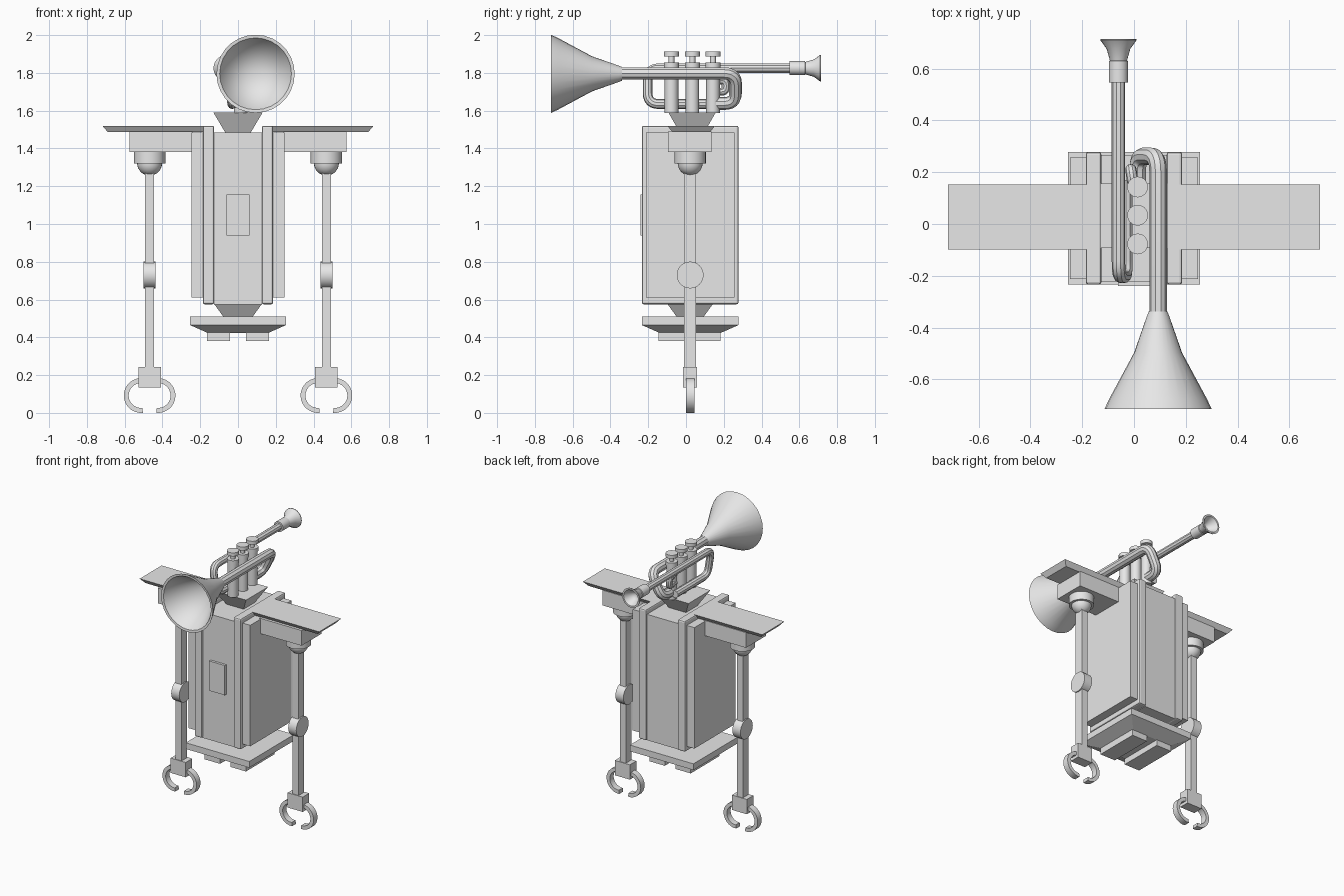
import bpy, bmesh, math
from mathutils import Vector, Matrix

cube = bpy.data.objects.get("Cube")
if cube:
    bpy.data.objects.remove(cube, do_unlink=True)

grey = bpy.data.materials.new("plain grey")
grey.use_nodes = True
grey.diffuse_color = (0.8, 0.8, 0.8, 1)
grey.node_tree.nodes["Principled BSDF"].inputs["Base Color"].default_value = (0.8, 0.8, 0.8, 1)

MID = 0.022   # depth centre of the body


def finish(name, mesh, smooth=False):
    mesh.materials.clear()
    mesh.materials.append(grey)
    if smooth:
        mesh.polygons.foreach_set("use_smooth", [True] * len(mesh.polygons))
        mesh.set_sharp_from_angle(angle=math.radians(35))
    obj = bpy.data.objects.new(name, mesh)
    bpy.context.collection.objects.link(obj)
    return obj


def from_bmesh(name, bm, smooth=False):
    bmesh.ops.recalc_face_normals(bm, faces=bm.faces)
    mesh = bpy.data.meshes.new(name)
    bm.to_mesh(mesh)
    bm.free()
    return finish(name, mesh, smooth)


def box(name, x, y, z, bottom=(1, 1), bevel=0):
    """Box from (low, high) ranges; bottom scales the lower face about its centre."""
    bm = bmesh.new()
    bmesh.ops.create_cube(bm, size=1)
    for v in bm.verts:
        sx, sy = bottom if v.co.z < 0 else (1, 1)
        v.co = (sum(x) / 2 + v.co.x * sx * (x[1] - x[0]),
                sum(y) / 2 + v.co.y * sy * (y[1] - y[0]),
                sum(z) / 2 + v.co.z * (z[1] - z[0]))
    if bevel:
        bmesh.ops.bevel(bm, geom=bm.edges[:], offset=bevel, segments=2, affect='EDGES', profile=0.5)
    return from_bmesh(name, bm)


def lathe(name, profile, origin, axis, segments=24):
    """Spin (radius, distance) points around an axis."""
    bm = bmesh.new()
    verts = [bm.verts.new((r, 0, d)) for r, d in profile]
    edges = [bm.edges.new(pair) for pair in zip(verts, verts[1:])]
    bmesh.ops.spin(bm, geom=verts + edges, cent=(0, 0, 0), axis=(0, 0, 1),
                   angle=math.tau, steps=segments)
    bmesh.ops.remove_doubles(bm, verts=bm.verts, dist=1e-5)
    turn = Vector((0, 0, 1)).rotation_difference(Vector(axis)).to_matrix().to_4x4()
    bm.transform(Matrix.Translation(origin) @ turn)
    return from_bmesh(name, bm, True)


def tube(name, corners, radius, bend):
    """Round pipe through corner points, with rounded bends."""
    pts = [Vector(c) for c in corners]
    path = [pts[0]]
    for a, b, c in zip(pts, pts[1:], pts[2:]):
        start = b + (a - b).normalized() * bend
        end = b + (c - b).normalized() * bend
        for i in range(7):
            t = i / 6
            path.append(start * (1 - t) ** 2 + b * 2 * t * (1 - t) + end * t ** 2)
    path.append(pts[-1])
    curve = bpy.data.curves.new(name, 'CURVE')
    curve.dimensions = '3D'
    curve.bevel_depth = radius
    curve.bevel_resolution = 3
    curve.use_fill_caps = True
    spline = curve.splines.new('POLY')
    spline.points.add(len(path) - 1)
    for p, co in zip(spline.points, path):
        p.co = (*co, 1)
    temp = bpy.data.objects.new(name + "_path", curve)
    mesh = bpy.data.meshes.new_from_object(temp)
    bpy.data.objects.remove(temp)
    return finish(name, mesh, True)


def claw(name, x, side):
    """Half ring finger, opening inward."""
    bm = bmesh.new()
    rings = []
    for i in range(15):
        a = math.radians(90 + 186 * i / 14)
        ring = []
        for r, y in ((0.092, -0.022), (0.092, 0.022), (0.066, 0.022), (0.066, -0.022)):
            ring.append(bm.verts.new((x + side * (0.045 - r * math.cos(a)),
                                      MID + y, 0.092 + r * math.sin(a))))
        rings.append(ring)
    for a, b in zip(rings, rings[1:]):
        for j in range(4):
            k = (j + 1) % 4
            bm.faces.new((a[j], a[k], b[k], b[j]))
    bm.faces.new(rings[0])
    bm.faces.new(rings[-1])
    return from_bmesh(name, bm, True)


# Body
box("body_sides", (-0.247, 0.247), (-0.213, 0.257), (0.61, 1.485))
box("body_core", (-0.128, 0.128), (-0.222, 0.266), (0.575, 1.485))
box("front_panel", (-0.062, 0.062), (-0.24, -0.2), (0.94, 1.155))
for side, label in ((-1, "right"), (1, "left")):
    xs = sorted((side * 0.126, side * 0.186))
    box(label + "_strap", xs, (-0.234, 0.278), (0.575, 1.52), bevel=0.01)

# Base
box("base_neck", (-0.126, 0.126), (MID - 0.12, MID + 0.12), (0.51, 0.576), (0.62, 0.6))
box("base_plate", (-0.254, 0.254), (-0.234, 0.278), (0.465, 0.51))
box("base_taper", (-0.254, 0.254), (-0.234, 0.278), (0.422, 0.465), (0.62, 0.62))
for side, label in ((-1, "right"), (1, "left")):
    xs = sorted((side * 0.042, side * 0.165))
    box(label + "_foot", xs, (-0.145, 0.182), (0.38, 0.435))

# Arms
for side, label in ((-1, "right"), (1, "left")):
    cx = side * 0.468
    xs = sorted((side * 0.15, side * 0.718))
    box(label + "_shoulder_plate", xs, (-0.098, 0.153), (1.487, 1.52), (0.9, 0.8))
    xs = sorted((side * 0.24, side * 0.575))
    box(label + "_shoulder_block", xs, (-0.095, 0.135), (1.38, 1.49))
    lathe(label + "_shoulder_socket", [(0, 0), (0.083, 0), (0.083, 0.062), (0, 0.062)],
          (cx, MID, 1.32), (0, 0, 1))
    dome = [(0.066 * math.cos(t * math.pi / 16), -0.066 * math.sin(t * math.pi / 16)) for t in range(9)]
    lathe(label + "_shoulder_ball", dome, (cx, MID, 1.322), (0, 0, 1))
    box(label + "_arm", (cx - 0.024, cx + 0.024), (MID - 0.032, MID + 0.032), (0.22, 1.28))
    lathe(label + "_elbow", [(0, -0.032), (0.071, -0.032), (0.071, 0.032), (0, 0.032)],
          (cx, MID, 0.73), (1, 0, 0))
    box(label + "_wrist", (cx - 0.06, cx + 0.06), (MID - 0.037, MID + 0.037), (0.135, 0.242))
    for finger, end in ((-1, "outer" if side < 0 else "inner"), (1, "inner" if side < 0 else "outer")):
        claw(label + "_" + end + "_claw", cx, finger)

# Horn stand
box("horn_stand", (-0.13, 0.13), (MID + 0.01 - 0.125, MID + 0.01 + 0.125), (1.48, 1.59), (0.5, 0.5))

# Horn bell, hollow at the front
lathe("horn_bell", [(0.036, -0.02), (0.044, 0), (0.093, 0.14), (0.19, 0.32), (0.207, 0.357),
                    (0.19, 0.355), (0, 0.02)], (0.093, -0.358, 1.795), (0, -1, 0), 28)

# Horn tubing
tube("bell_pipe", [(0.093, -0.37, 1.797), (0.093, 0.262, 1.797), (0.014, 0.262, 1.638),
                   (0.014, 0.13, 1.638)], 0.034, 0.06)
tube("lead_pipe", [(-0.06, 0.58, 1.825), (-0.06, -0.203, 1.825), (-0.03, -0.203, 1.635),
                   (-0.03, 0.17, 1.635)], 0.026, 0.06)
tube("tuning_loop", [(0.0, 0.13, 1.76), (-0.012, 0.21, 1.76), (-0.012, 0.21, 1.7),
                     (0.0, 0.13, 1.7)], 0.022, 0.025)
lathe("mouthpiece", [(0, 0), (0.037, 0), (0.037, 0.082), (0.033, 0.085), (0.046, 0.13), (0.07, 0.163),
                     (0.07, 0.168), (0.058, 0.168), (0.03, 0.12), (0, 0.1)],
      (-0.06, 0.547, 1.825), (0, 1, 0))

# Valves
for y, label in ((-0.077, "front"), (0.034, "middle"), (0.143, "rear")):
    lathe(label + "_valve", [(0, 0), (0.036, 0), (0.036, 0.24), (0.04, 0.24), (0.04, 0.268), (0.015, 0.268),
                             (0.015, 0.3), (0.04, 0.3), (0.04, 0.325), (0, 0.325)],
          (0.014, y, 1.588), (0, 0, 1))
